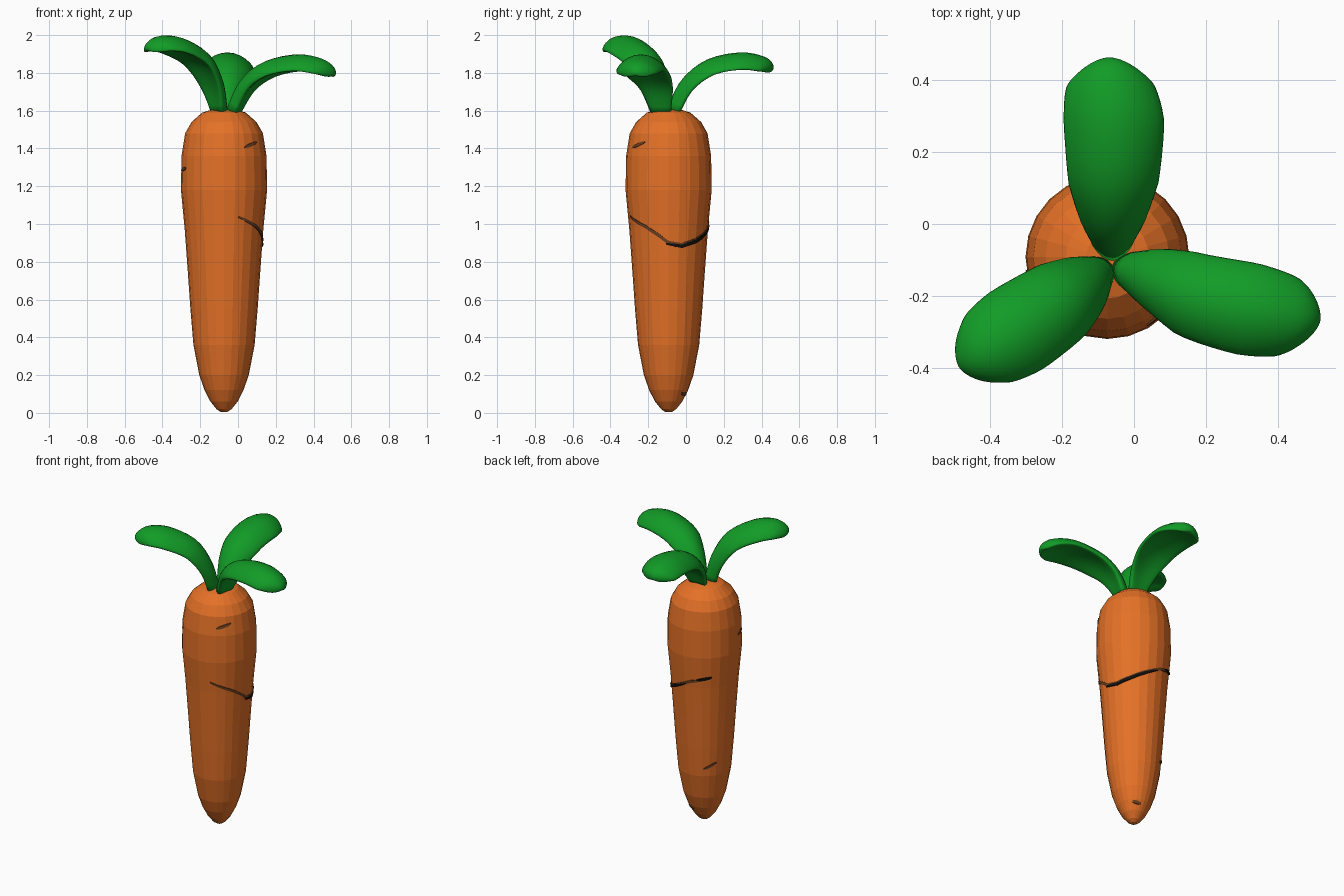
import bpy, bmesh, math
from mathutils import Vector

if "Cube" in bpy.data.objects:
    bpy.data.objects.remove(bpy.data.objects["Cube"])

CX, CY = -0.074, -0.092   # carrot axis


def mat(name, col):
    m = bpy.data.materials.new(name)
    m.diffuse_color = (*col, 1)
    m.use_nodes = True
    m.node_tree.nodes["Principled BSDF"].inputs["Base Color"].default_value = m.diffuse_color
    return m


ORANGE = mat("carrot orange", (0.78, 0.165, 0.02))
GREEN = mat("leaf green", (0.006, 0.33, 0.02))
BROWN = mat("crease brown", (0.15, 0.05, 0.015))
BLACK = mat("crack black", (0.006, 0.005, 0.004))


def lerp_keys(keys, t):
    """Piecewise linear lookup in (t, value) pairs."""
    for (a, va), (b, vb) in zip(keys, keys[1:]):
        if t <= b:
            return va + (vb - va) * (t - a) / (b - a)
    return keys[-1][1]


def loft(name, rings, material, smooth):
    """Skin closed rings of points and cap both ends."""
    bm = bmesh.new()
    loops = [[bm.verts.new(p) for p in r] for r in rings]
    n = len(loops[0])
    for a, b in zip(loops, loops[1:]):
        for i in range(n):
            j = (i + 1) % n
            bm.faces.new((a[i], a[j], b[j], b[i]))
    bm.faces.new(loops[0][::-1])
    bm.faces.new(loops[-1])
    bmesh.ops.recalc_face_normals(bm, faces=bm.faces)
    for f in bm.faces:
        f.smooth = smooth
    me = bpy.data.meshes.new(name)
    bm.to_mesh(me)
    bm.free()
    me.materials.append(material)
    ob = bpy.data.objects.new(name, me)
    bpy.context.collection.objects.link(ob)
    return ob


# Root: lathed low-poly profile (z, radius)
PROFILE = [(0.005, 0.018), (0.02, 0.04), (0.06, 0.072), (0.12, 0.103),
           (0.20, 0.131), (0.36, 0.162), (0.55, 0.178), (0.75, 0.192),
           (0.97, 0.208), (1.18, 0.228), (1.36, 0.225), (1.48, 0.206),
           (1.54, 0.172), (1.59, 0.115), (1.607, 0.06)]


def on_root(az, z, off=0.0):
    r = lerp_keys(PROFILE, z) + off
    return Vector((CX + r * math.cos(az), CY + r * math.sin(az), z))


SIDES = 24
loft("carrot_root", [[on_root(2 * math.pi * i / SIDES, z) for i in range(SIDES)]
                     for z, _ in PROFILE], ORANGE, False)


# Creases: thin strips hugging the root, path given as (azimuth degrees, z)
def crease(name, path, height, material, off=0.004):
    a0, a1 = path[0][0], path[-1][0]
    n = max(4, int(abs(a1 - a0) / 4))
    rings = []
    for i in range(n + 1):
        az = a0 + (a1 - a0) * i / n
        z = lerp_keys(path, az)
        h = height / 2 * (0.35 + 0.65 * math.sin(math.pi * i / n) ** 0.5 if 0 < i < n else 0.35)
        a = math.radians(az)
        rings.append([on_root(a, z - h, -0.003), on_root(a, z - h, off),
                      on_root(a, z + h, off), on_root(a, z + h, -0.003)])
    loft(name, rings, material, False)


MAIN = [(-70, 1.04), (-35, 0.985), (-15, 0.94), (0, 0.90), (20, 0.888),
        (45, 0.915), (75, 0.965), (100, 1.01), (137, 1.045)]
crease("main_crease", MAIN, 0.022, BROWN)
crease("main_crack", [(-4, 0.895)] + [(a, z - 0.006) for a, z in MAIN[4:7]] + [(92, 0.99)],
       0.02, BLACK, 0.006)
crease("back_crack", [(112, 1.027), (137, 1.045)], 0.018, BLACK, 0.006)
for name, az, z, half, rise in (("upper_crease", -48, 1.42, 12, 0.014),
                                ("left_crease", 198, 1.29, 9, 0.006),
                                ("lower_crease", 137, 0.43, 14, 0.02),
                                ("tip_crease", 62, 0.10, 16, -0.004)):
    crease(name, [(az - half, z - rise), (az + half, z + rise)], 0.018, BROWN)


# Leaves: arched, cupped blades swept along a smooth path
def spline(pts, t):
    """Catmull-Rom through points, t in 0..1."""
    p = [2 * pts[0] - pts[1]] + pts + [2 * pts[-1] - pts[-2]]
    u = t * (len(pts) - 1)
    i = min(int(u), len(pts) - 2)
    u -= i
    a, b, c, d = p[i:i + 4]
    return 0.5 * (2 * b + (c - a) * u + (2 * a - 5 * b + 4 * c - d) * u * u
                  + (3 * b - a - 3 * c + d) * u ** 3)


WIDTH = [(0, 0.055), (0.15, 0.088), (0.35, 0.125), (0.6, 0.146), (1, 0.15)]


def leaf(name, path, scale=1.0, n=26, m=24):
    pts = [Vector(p) for p in path]
    heading = pts[-1] - pts[0]
    side = Vector((-heading.y, heading.x, 0)).normalized()
    rings = []
    for i in range(n + 1):
        s = math.sin(math.pi / 2 * i / n) * 0.9995
        c = spline(pts, s)
        tan = (spline(pts, min(s + 0.01, 1)) - spline(pts, s - 0.01)).normalized()
        nor = tan.cross(side).normalized()
        w = lerp_keys(WIDTH, s) * scale * (1 - s ** 5) ** 0.5
        th = 0.036 * (1 - s ** 10) ** 0.5
        sag = 0.36 * w
        ring = []
        for k in range(m):
            a = 2 * math.pi * k / m
            x = math.cos(a)
            ring.append(c + side * (w * x) + nor * (th * math.sin(a) - sag * x * x))
        rings.append(ring)
    loft(name, rings, GREEN, True)


leaf("back_leaf", [(-0.06, -0.07, 1.59), (-0.058, 0.0, 1.735), (-0.056, 0.12, 1.835),
                   (-0.056, 0.28, 1.872), (-0.066, 0.40, 1.855), (-0.07, 0.46, 1.815)])
leaf("right_leaf", [(-0.03, -0.125, 1.59), (0.04, -0.15, 1.735), (0.15, -0.195, 1.825),
                    (0.31, -0.235, 1.862), (0.44, -0.262, 1.84), (0.515, -0.272, 1.79)], 0.93)
leaf("left_leaf", [(-0.09, -0.13, 1.59), (-0.12, -0.155, 1.74), (-0.19, -0.205, 1.875),
                   (-0.31, -0.285, 1.95), (-0.41, -0.35, 1.962), (-0.485, -0.40, 1.925)], 0.93)
